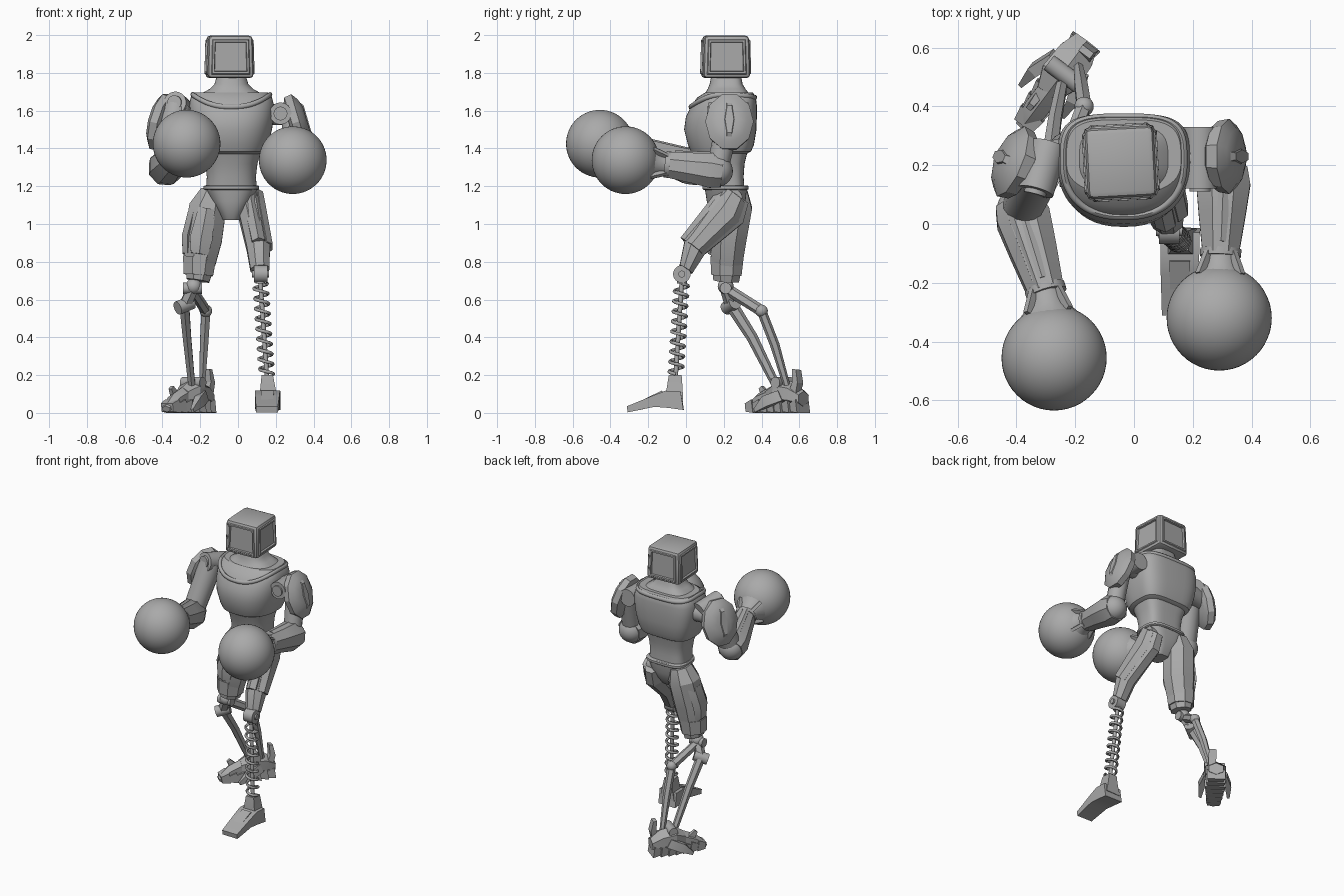
import bpy, bmesh
from math import pi, sin, cos, radians
from mathutils import Vector, Matrix

old = bpy.data.objects.get("Cube")
if old:
    bpy.data.objects.remove(old, do_unlink=True)

grey = bpy.data.materials.new("plain_grey")
grey.use_nodes = True
grey.diffuse_color = (0.4, 0.4, 0.4, 1)
grey.node_tree.nodes["Principled BSDF"].inputs["Base Color"].default_value = (0.4, 0.4, 0.4, 1)


def finish(name, bm, angle=35):
    """Turn a bmesh into a shaded, coloured object."""
    bmesh.ops.recalc_face_normals(bm, faces=bm.faces)
    mesh = bpy.data.meshes.new(name)
    bm.to_mesh(mesh)
    bm.free()
    mesh.materials.append(grey)
    ob = bpy.data.objects.new(name, mesh)
    bpy.context.collection.objects.link(ob)
    bpy.ops.object.select_all(action='DESELECT')
    ob.select_set(True)
    bpy.context.view_layer.objects.active = ob
    bpy.ops.object.shade_smooth_by_angle(angle=radians(angle))
    return ob


def skin(name, rings, angle=35, closed=False):
    """Bridge equal rings of points; cap the ends unless closed."""
    bm = bmesh.new()
    loops = [[bm.verts.new(p) for p in ring] for ring in rings]
    n = len(loops[0])
    pairs = list(zip(loops, loops[1:])) + ([(loops[-1], loops[0])] if closed else [])
    for lower, upper in pairs:
        for i in range(n):
            j = (i + 1) % n
            bm.faces.new((lower[i], lower[j], upper[j], upper[i]))
    if not closed:
        bm.faces.new(loops[0])
        bm.faces.new(loops[-1])
    return finish(name, bm, angle)


def limb(name, stations, ref=(1, 0, 0), sides=8, angle=25):
    """Faceted limb through (point, half size along ref, half size across)."""
    pts = [Vector(s[0]) for s in stations]
    axis = (pts[-1] - pts[0]).normalized()
    u = Vector(ref)
    u = (u - axis * u.dot(axis)).normalized()
    v = axis.cross(u)
    grow = 1 / cos(pi / sides)
    turns = [(i + 0.5) * 2 * pi / sides for i in range(sides)]
    rings = [[p + u * s[1] * grow * cos(t) + v * s[2] * grow * sin(t) for t in turns]
             for p, s in zip(pts, stations)]
    return skin(name, rings, angle)


def rod(name, start, end, r, r_end=None, sides=28):
    d = Vector(end) - Vector(start)
    ref = (0, 0, 1) if abs(d.z) < 0.8 * d.length else (1, 0, 0)
    e = r_end or r
    return limb(name, [(start, r, r), (end, e, e)], ref, sides, 35)


def ball(name, centre, r):
    bm = bmesh.new()
    bmesh.ops.create_uvsphere(bm, u_segments=48, v_segments=28, radius=r,
                              matrix=Matrix.Translation(centre))
    return finish(name, bm, 60)


def body_point(t, rx, front, back, z, cy=0.21):
    """Cross-section rounded in front and squarer behind."""
    power = 0.85 if sin(t) < 0 else 0.55
    c, s = cos(t), sin(t)
    x = -0.035 + rx * abs(c) ** power * (1 if c > 0 else -1)
    y = cy + (back * s ** power if s > 0 else -front * (-s) ** power)
    return Vector((x, y, z))


def body(name, sections):
    turns = [i * 2 * pi / 48 for i in range(48)]
    return skin(name, [[body_point(t, rx, f, b, z) for t in turns]
                       for z, rx, f, b in sections], 32)


# Torso, neck and pelvis
body("chest", [(1.37, .15, .16, .11), (1.385, .18, .185, .135), (1.42, .195, .2, .15),
               (1.5, .215, .22, .163), (1.57, .225, .21, .165), (1.63, .225, .18, .165),
               (1.67, .215, .15, .16), (1.695, .195, .11, .145)])
body("neck", [(1.66, .18, .14, .14), (1.69, .16, .11, .125), (1.715, .115, .095, .105),
              (1.74, .09, .085, .09), (1.79, .075, .075, .08)])
body("abdomen", [(1.18, .135, .11, .1), (1.25, .13, .12, .095), (1.32, .138, .135, .1),
                 (1.4, .165, .165, .12)])
body("belt", [(1.18, .14, .115, .115), (1.185, .147, .122, .122),
              (1.2, .147, .122, .122), (1.205, .14, .115, .115)])
body("pelvis", [(1.02, .045, .06, .05), (1.06, .065, .085, .08), (1.12, .105, .1, .105),
                (1.185, .138, .11, .112)])

# Raised rim around the neckline, dipping at the front
rim = []
for i in range(64):
    t = i * 2 * pi / 64
    z = 1.685 - 0.065 * max(0, -sin(t)) ** 2 - 0.015 * max(0, sin(t))
    mid = body_point(t, .205, .185, .155, z)
    out = (mid - Vector((-.035, .21, z))).normalized()
    rim.append([mid + out * .012 * cos(a) + Vector((0, 0, .014 * sin(a)))
                for a in (k * pi / 4 for k in range(8))])
skin("neckline_rim", rim, 50, closed=True)

# Head: bevelled box with recessed panels on four sides
bm = bmesh.new()
bmesh.ops.create_cube(bm, size=1)
for v in bm.verts:
    shrink = 0.95 if v.co.z > 0 else 1
    v.co = Vector((v.co.x * .245 * shrink, v.co.y * .25 * shrink, v.co.z * .225))
bmesh.ops.bevel(bm, geom=bm.edges[:], offset=.02, segments=2, affect='EDGES', profile=.5)
panels = [f for f in bm.faces if f.calc_area() > .02 and abs(f.normal.z) < .5]
for f in panels:
    bmesh.ops.inset_region(bm, faces=[f], thickness=.006, depth=.006)
    bmesh.ops.inset_region(bm, faces=[f], thickness=.014, depth=0)
    bmesh.ops.inset_region(bm, faces=[f], thickness=.004, depth=-.012)
bmesh.ops.transform(bm, verts=bm.verts,
                    matrix=Matrix.Translation((-.045, .21, 1.885)) @ Matrix.Rotation(radians(3), 4, 'Z'))
finish("head", bm, 30)

# Shoulders
rod("left_shoulder_drum", (.225, .12, 1.585), (.225, .33, 1.585), .058)
rod("left_shoulder_cap", (.225, .11, 1.585), (.225, .13, 1.585), .036)
rod("left_shoulder_axle", (.1, .225, 1.58), (.32, .225, 1.58), .055)
rod("right_shoulder_drum", (-.335, .11, 1.64), (-.29, .27, 1.6), .062)
rod("right_shoulder_cap", (-.338, .1, 1.643), (-.33, .13, 1.64), .038)
rod("right_shoulder_axle", (-.18, .24, 1.58), (-.38, .21, 1.57), .06)


def shoulder_plate(name, centre, out):
    c, d = Vector(centre), Vector(out).normalized()
    sizes = [(-.045, .11, .085), (-.03, .145, .115), (.01, .15, .122), (.035, .115, .09), (.05, .07, .05)]
    limb(name, [(c + d * k, a, b) for k, a, b in sizes], (0, 0, 1), 10)
    limb(name + "_ridge", [(c + d * .03, .11, .03), (c + d * .056, .075, .02)], (0, 0, 1), 6)


shoulder_plate("left_shoulder_plate", (.315, .23, 1.54), (.95, 0, .28))
shoulder_plate("right_shoulder_plate", (-.41, .21, 1.54), (-.9, .36, .25))


# Arms: upper arm, elbow, forearm, flared cuff, fins and round fist
def arm(side, shoulder, elbow, wrist, fist, thick):
    s, e, w, g = map(Vector, (shoulder, elbow, wrist, fist))
    limb(side + "_upper_arm", [(s, thick, thick), (s.lerp(e, .5), thick * .95, thick * .95),
                               (e, thick * .9, thick * .9)], sides=14, angle=35)
    ball(side + "_elbow", e, .083)
    d = (w - e).normalized()
    limb(side + "_forearm", [(e - d * .03, .08, .082), (e + d * .03, .092, .093),
                             (e.lerp(w, .5), .08, .08), (w, .062, .068)])
    limb(side + "_forearm_plate", [(e + d * .01 + Vector((0, 0, .06)), .05, .035),
                                   (e.lerp(w, .85) + Vector((0, 0, .045)), .035, .03)], sides=6)
    rod(side + "_wrist_band", w - d * .015, w + d * .01, .07)
    to_fist = (g - w).normalized()
    limb(side + "_cuff", [(w, .058, .058), (w + to_fist * .045, .066, .066),
                          (w + to_fist * .085, .1, .1)], sides=20, angle=40)
    across = to_fist.cross(Vector((0, 0, 1))).normalized()
    for i in range(4):
        r = Matrix.Rotation(i * pi / 2 + pi / 4, 3, to_fist) @ across
        limb(f"{side}_cuff_fin_{i}", [(w + r * .06, .012, .01),
                                      (w + to_fist * .08 + r * .1, .012, .01)], r, 4)
    ball(side + "_fist", g, .179)


arm("left", (.29, .23, 1.58), (.305, .165, 1.28), (.295, -.1, 1.315), (.29, -.32, 1.338), .062)
arm("right", (-.325, .17, 1.62), (-.385, .045, 1.295), (-.3, -.23, 1.385), (-.272, -.456, 1.425), .075)

# Left leg: angular thigh, knee disc, coil spring around a rod, wedge foot
thigh = [((.06, .267, 1.15), .055, .075), ((.07, .22, 1.06), .068, .098),
         ((.108, .046, .875), .062, .064), ((.116, 0, .76), .05, .04)]
limb("left_thigh", thigh)
limb("left_thigh_outer_plate", [(Vector(p) + Vector((.045, 0, 0)), a * .5, b * .68) for p, a, b in thigh[:3]], sides=6)
limb("left_thigh_front_plate", [(Vector(p) + Vector((0, -.04, .025)), a * .55, b * .6) for p, a, b in thigh[:3]], sides=6)
rod("left_hip", (0, .24, 1.13), (.1, .24, 1.13), .06)
rod("left_knee_disc", (.085, -.022, .735), (.155, -.022, .735), .046)
rod("left_knee_pin", (.075, -.022, .735), (.165, -.022, .735), .018)
top, foot = Vector((.118, -.022, .7)), Vector((.153, -.055, .19))
rod("spring_rod", top, foot, .012, sides=12)
rod("spring_top_seat", top + Vector((0, 0, .02)), top - Vector((0, 0, .015)), .026)
coil = bpy.data.curves.new("spring_path", 'CURVE')
coil.dimensions = '3D'
coil.bevel_depth = .009
coil.bevel_resolution = 1
line = coil.splines.new('POLY')
steps = 9 * 20
line.points.add(steps)
for i, point in enumerate(line.points):
    t = i * 2 * pi / 20
    p = top.lerp(foot, .03 + .94 * i / steps) + Vector((cos(t), sin(t), 0)) * .036
    point.co = (*p, 1)
path = bpy.data.objects.new("spring_path", coil)
bpy.context.collection.objects.link(path)
bpy.context.view_layer.update()
bm = bmesh.new()
bm.from_mesh(path.evaluated_get(bpy.context.evaluated_depsgraph_get()).to_mesh())
bpy.data.objects.remove(path, do_unlink=True)
finish("coil_spring", bm, 60)
limb("left_ankle", [((.155, -.057, .2), .03, .034), ((.158, -.06, .13), .04, .042), ((.158, -.06, .06), .055, .045)], sides=4)
limb("left_foot", [((.158, -.02, .065), .066, .05), ((.156, -.1, .072), .066, .046),
                   ((.155, -.17, .062), .064, .03), ((.153, -.31, .019), .058, .016)], sides=4)
limb("left_foot_panel", [((.156, -.12, .1), .035, .02), ((.153, -.28, .037), .03, .006)], sides=4)

# Right leg: broad thigh with cuff, knee, two-strut shin
limb("right_thigh", [((-.135, .25, 1.18), .06, .075), ((-.16, .25, 1.09), .098, .1),
                     ((-.185, .225, .92), .1, .095), ((-.2, .217, .81), .085, .085),
                     ((-.212, .213, .7), .06, .068)])
limb("right_thigh_cuff", [((-.203, .217, .825), .088, .088), ((-.21, .214, .73), .078, .08)])
limb("right_thigh_front_plate", [((-.165, .175, 1.08), .045, .04), ((-.195, .15, .92), .06, .04),
                                 ((-.205, .15, .84), .045, .03)], sides=6)
limb("right_thigh_outer_plate", [((-.235, .245, 1.06), .03, .06), ((-.268, .225, .93), .03, .065),
                                 ((-.268, .22, .84), .025, .05)], sides=6)
ball("right_knee", (-.235, .21, .67), .042)
rod("right_knee_pin", (-.29, .21, .66), (-.19, .21, .66), .03)
rod("right_shin_drum", (-.32, .215, .555), (-.245, .26, .585), .036)
limb("right_knee_link", [((-.235, .21, .67), .03, .03), ((-.28, .24, .57), .03, .03)], sides=6)
limb("right_shin_front", [((-.285, .235, .58), .026, .03), ((-.27, .35, .4), .022, .026),
                          ((-.245, .475, .15), .018, .02)], sides=6)
limb("right_shin_link", [((-.24, .225, .65), .022, .026), ((-.17, .4, .54), .024, .026)], sides=6)
ball("right_shin_joint", (-.17, .4, .54), .033)
limb("right_shin_rear", [((-.17, .4, .54), .024, .022), ((-.18, .47, .36), .022, .022),
                         ((-.19, .535, .14), .015, .016)], sides=6)

# Right foot: ribbed sole, heel block, toe and claws, turned outwards
ahead, across = Vector((-.6, -.8, 0)), Vector((.8, -.6, 0))


def spot(s, t, z):
    return Vector((-.26, .49, z)) + ahead * s + across * t


for i in range(7):
    s = -.16 + .05 * i
    w = .068 - .005 * abs(i - 2)
    limb(f"sole_rib_{i}", [(spot(s, 0, .036), w, .036), (spot(s + .052, 0, .028), w * .8, .022)], across, 4)
limb("heel_block", [(spot(-.165, 0, .075), .045, .035), (spot(-.1, 0, .1), .065, .055),
                    (spot(-.01, 0, .11), .07, .06), (spot(.06, 0, .09), .04, .04)], across, 6)
limb("toe", [(spot(.02, 0, .09), .04, .05), (spot(.12, 0, .065), .042, .035),
             (spot(.2, 0, .02), .025, .015)], across, 6)
rod("right_ankle", spot(-.03, -.06, .16), spot(-.03, .07, .16), .03, sides=12)
limb("heel_fin", [(spot(-.12, .03, .08), .02, .025), (spot(-.145, .025, .16), .026, .018),
                  (spot(-.135, .02, .23), .024, .012)], across, 4)
limb("toe_fin", [(spot(.08, -.02, .07), .015, .03), (spot(.13, -.02, .135), .01, .012)], across, 4)
for side in (-1, 1):
    limb(f"claw_{'outer' if side < 0 else 'inner'}",
         [(spot(-.06, side * .055, .09), .02, .03), (spot(.02, side * .085, .06), .02, .03),
          (spot(.09, side * .09, .012), .008, .01)], across, 4)
